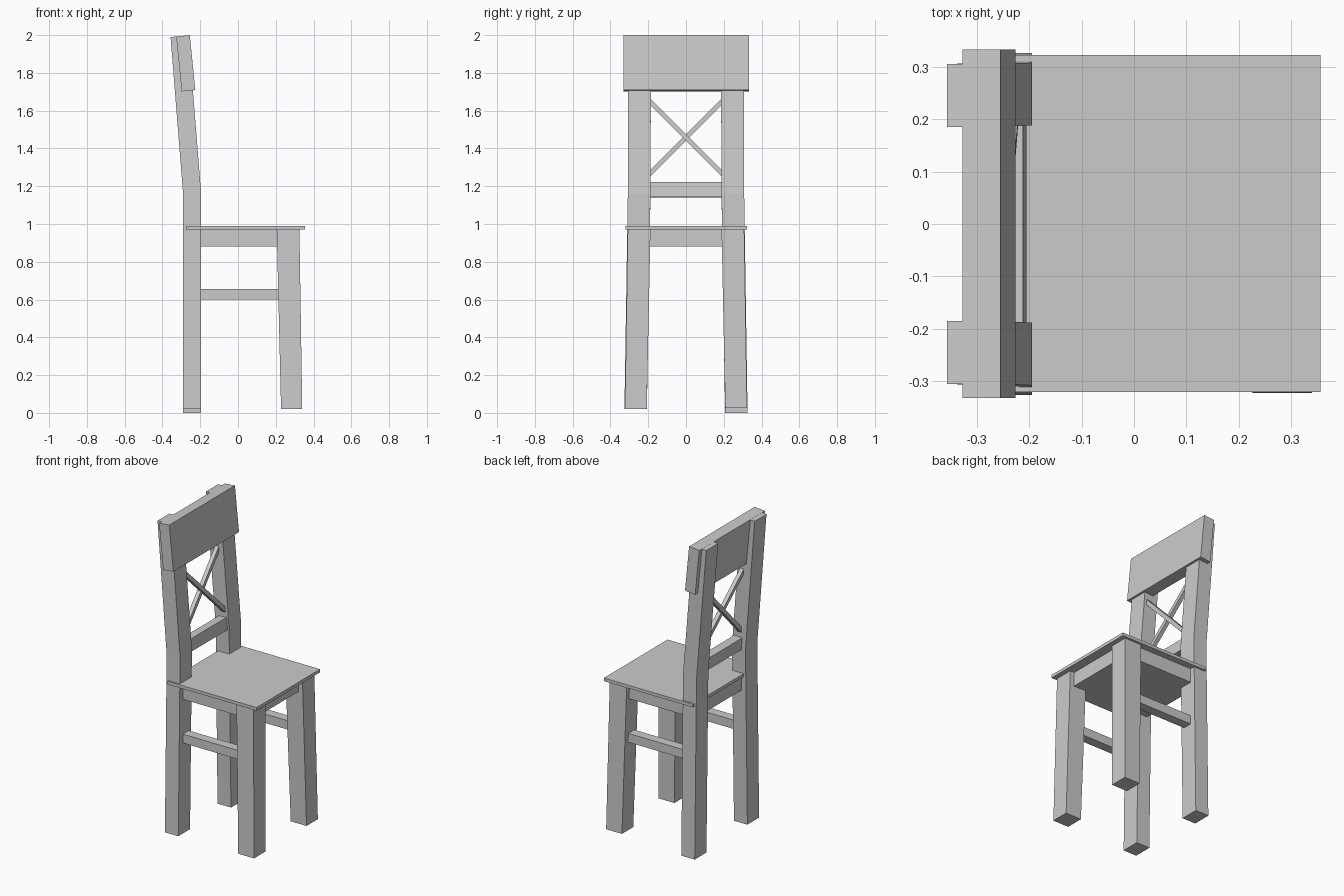
import bpy, bmesh

if "Cube" in bpy.data.objects:
    bpy.data.objects.remove(bpy.data.objects["Cube"])


def loft(name, rings):
    """Rings are (x0, x1, y0, y1, z at x0, z at x1), listed from bottom to top."""
    bm = bmesh.new()
    loops = []
    for x0, x1, y0, y1, za, zb in rings:
        loops.append([bm.verts.new(p) for p in
                      ((x0, y0, za), (x1, y0, zb), (x1, y1, zb), (x0, y1, za))])
    bm.faces.new(loops[0])
    bm.faces.new(loops[-1])
    for a, b in zip(loops, loops[1:]):
        for i in range(4):
            j = (i + 1) % 4
            bm.faces.new((a[i], a[j], b[j], b[i]))
    bmesh.ops.recalc_face_normals(bm, faces=bm.faces)
    mesh = bpy.data.meshes.new(name)
    bm.to_mesh(mesh)
    bm.free()
    ob = bpy.data.objects.new(name, mesh)
    bpy.context.collection.objects.link(ob)
    return ob


def box(name, x0, x1, y0, y1, z0, z1):
    return loft(name, [(x0, x1, y0, y1, z0, z0), (x0, x1, y0, y1, z1, z1)])


def sided(s, rings):
    """Flip the rings to the side s of the chair."""
    return [(r[0], r[1], s * r[2], s * r[3], r[4], r[5]) for r in rings]


for s, side in ((-1, "near"), (1, "far")):
    # Back legs: splayed below, leaning backwards above the seat
    foot = 0.0 if s > 0 else 0.02
    loft("back_leg_" + side, sided(s, [
        (-0.29, -0.195, 0.207, 0.326, foot, foot),
        (-0.29, -0.195, 0.188, 0.308, 1.15, 1.16),
        (-0.357, -0.262, 0.185, 0.305, 1.99, 1.998)]))
    # Front legs: splayed sideways and forwards
    foot = 0.025 if s > 0 else 0.02
    loft("front_leg_" + side, sided(s, [
        (0.228, 0.34, 0.208, 0.323, foot, foot),
        (0.205, 0.325, 0.188, 0.308, 0.972, 0.972)]))
    # Side stretchers
    y0, y1 = sorted((s * 0.22, s * 0.28))
    box("stretcher_" + side, -0.21, 0.23, y0, y1, 0.60, 0.657)

# Seat and the apron block beneath it
box("seat", -0.275, 0.356, -0.321, 0.323, 0.97, 0.99)
box("apron", -0.26, 0.295, -0.28, 0.28, 0.88, 0.972)

# Lower back rail and wide top panel, both leaning with the legs
loft("back_rail", [(-0.26, -0.205, -0.2, 0.2, 1.14, 1.144),
                   (-0.267, -0.212, -0.2, 0.2, 1.218, 1.222)])
loft("top_panel", [(-0.298, -0.226, -0.332, 0.333, 1.702, 1.709),
                   (-0.327, -0.255, -0.332, 0.333, 1.993, 2.0)])

# Crossed bars in the back, one slightly in front of the other
for name, s, xc in (("cross_bar_front", 1, -0.25), ("cross_bar_back", -1, -0.264)):
    rings = []
    for t in (-0.205, 0.205):
        x, z, y = xc - 0.08 * t, 1.458 + t, -s * t
        d = 0.009
        rings.append([(x - 0.013, y - s * d, z - d), (x + 0.013, y - s * d, z - d),
                      (x + 0.013, y + s * d, z + d), (x - 0.013, y + s * d, z + d)])
    bar = box(name, 0, 1, 0, 1, 0, 1)
    for v, p in zip(bar.data.vertices, rings[0] + rings[1]):
        v.co = p
    bm = bmesh.new()
    bm.from_mesh(bar.data)
    bmesh.ops.recalc_face_normals(bm, faces=bm.faces)
    bm.to_mesh(bar.data)
    bm.free()
